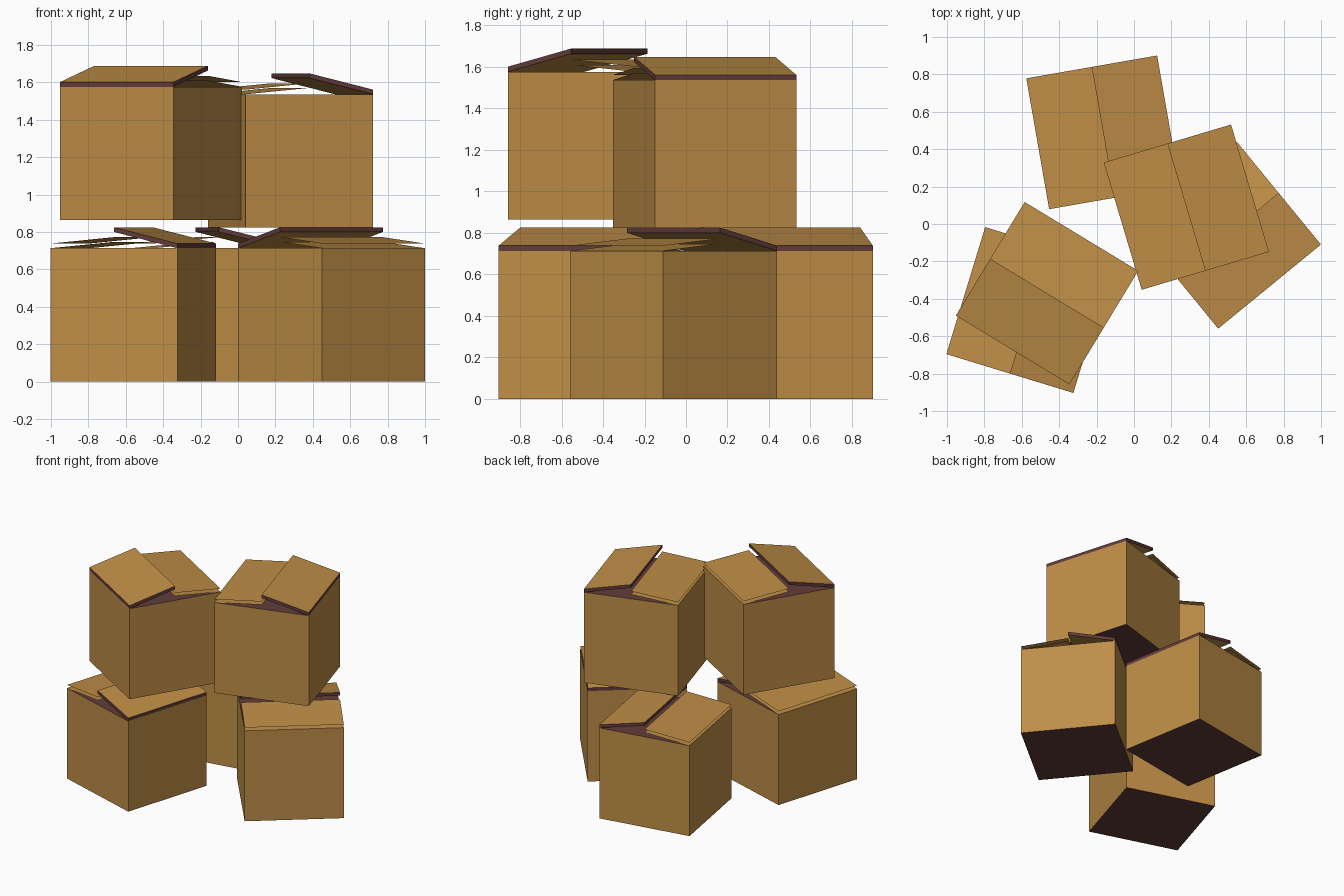
import bpy, bmesh, math
from mathutils import Matrix

if "Cube" in bpy.data.objects:
    bpy.data.objects.remove(bpy.data.objects["Cube"])

S = 0.71        # box width and depth
H = 0.713       # box body height
T = 0.025       # card thickness


def material(name, rgb):
    m = bpy.data.materials.new(name)
    m.diffuse_color = (*rgb, 1)
    m.use_nodes = True
    m.node_tree.nodes["Principled BSDF"].inputs["Base Color"].default_value = m.diffuse_color
    return m


card = material("tan cardboard", (0.52, 0.27, 0.062))
dark = material("dark brown", (0.125, 0.045, 0.042))


def make_object(name, bm, place):
    mesh = bpy.data.meshes.new(name)
    bm.to_mesh(mesh)
    bm.free()
    mesh.materials.append(card)
    mesh.materials.append(dark)
    ob = bpy.data.objects.new(name, mesh)
    ob.matrix_world = place
    bpy.context.collection.objects.link(ob)
    return ob


def flap_mesh(side, rise, rim):
    """Flap hinged at x = side * S/2, rising to the middle of the box.
    Without a rim it is just the top and bottom sheets."""
    bm = bmesh.new()
    bmesh.ops.create_cube(bm, size=1)
    for v in bm.verts:
        inner = v.co.x * side < 0
        v.co.x = 0 if inner else side * S / 2
        v.co.y *= S
        v.co.z = H + (T if v.co.z > 0 else 0) + (rise if inner else 0)
    bm.normal_update()
    edges = [f for f in bm.faces if abs(f.normal.z) < 0.5]
    if rim:
        for f in edges:
            f.material_index = 1
    else:
        bmesh.ops.delete(bm, geom=edges, context='FACES_ONLY')
    return bm


def carton(name, x, y, z, angle):
    place = Matrix.Translation((x, y, z)) @ Matrix.Rotation(math.radians(angle), 4, 'Z')
    # body: tan walls, dark top and bottom
    bm = bmesh.new()
    bmesh.ops.create_cube(bm, size=1)
    bmesh.ops.scale(bm, vec=(S, S, H), verts=bm.verts)
    bmesh.ops.translate(bm, vec=(0, 0, H / 2), verts=bm.verts)
    bm.normal_update()
    for f in bm.faces:
        f.material_index = 1 if abs(f.normal.z) > 0.5 else 0
    make_object(name + "_body", bm, place)
    # raised flap and lower flap
    make_object(name + "_raised_flap", flap_mesh(1, 0.087, True), place)
    make_object(name + "_lower_flap", flap_mesh(-1, 0.034, False), place)


# three boxes on the ground, two stacked on top
carton("back_box", -0.165, 0.49, 0, 9.9)
carton("right_box", 0.50, -0.06, 0, 129.3)
carton("left_box", -0.56, -0.46, 0, -17)
carton("upper_right_box", 0.28, 0.09, 0.823, 16.6)
carton("upper_left_box", -0.465, -0.37, 0.863, -121.2)
